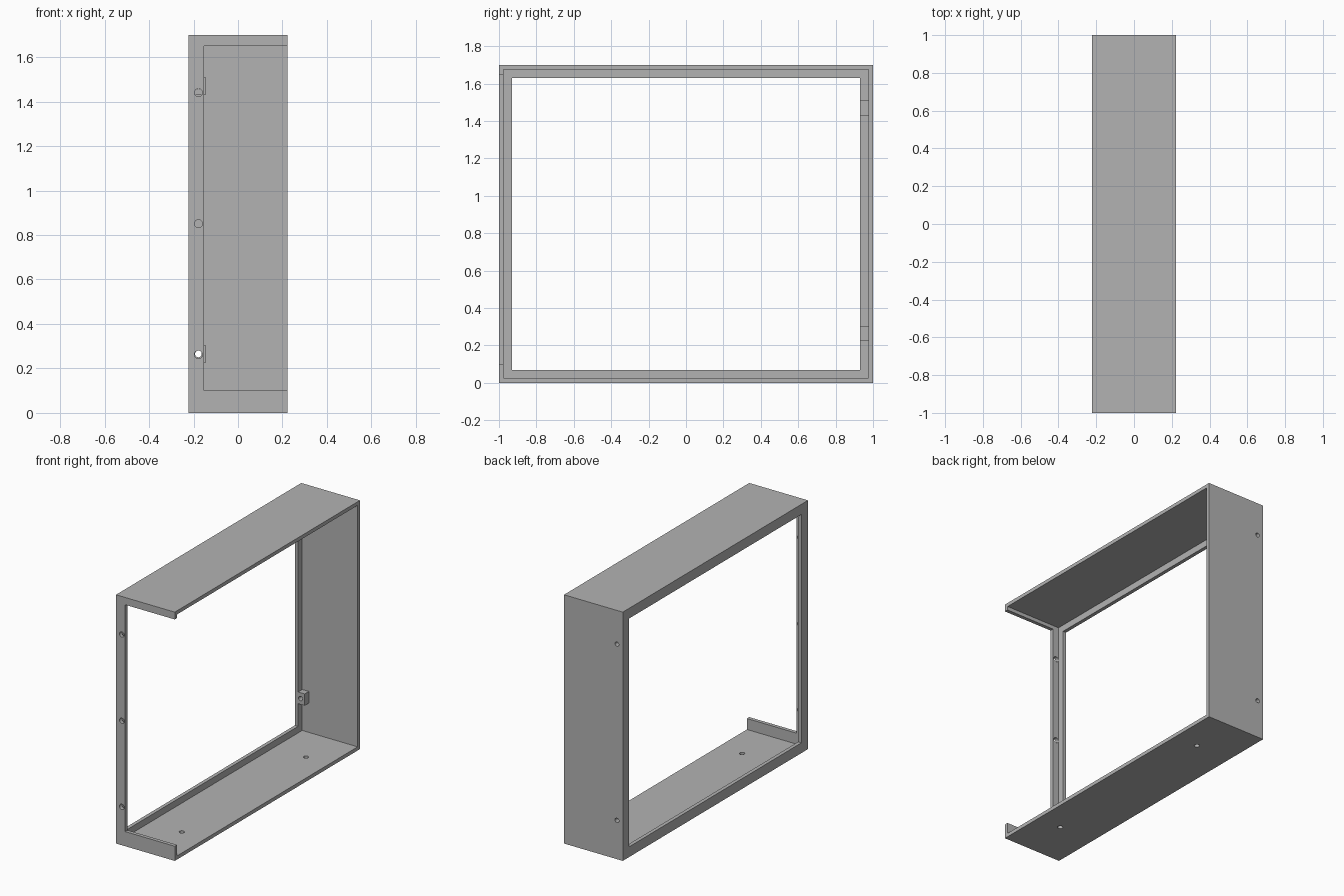
import bpy
from math import pi
from mathutils import Vector

default = bpy.data.objects.get("Cube")
if default:
    bpy.data.objects.remove(default, do_unlink=True)

W, D, H = 0.222, 1.0, 1.70     # half width, half depth, height
T = 0.025                      # wall thickness
RIM = 0.07                     # visible width of the window rim
POST = -0.153                  # inner edge of the front post

grey = bpy.data.materials.new("plain grey")
grey.use_nodes = True
colour = (0.45, 0.45, 0.45, 1)
grey.diffuse_color = colour
grey.node_tree.nodes["Principled BSDF"].inputs["Base Color"].default_value = colour


def box(name, low, high):
    low, high = Vector(low), Vector(high)
    bpy.ops.mesh.primitive_cube_add(size=1, location=(low + high) / 2)
    ob = bpy.context.object
    ob.name = name
    ob.scale = high - low
    bpy.ops.object.transform_apply(location=True, rotation=False, scale=True)
    ob.data.materials.append(grey)
    return ob


def drill(name, centre, radius, length, along_y):
    bpy.ops.mesh.primitive_cylinder_add(
        vertices=24, radius=radius, depth=length, location=centre,
        rotation=(pi / 2 if along_y else 0, 0, 0))
    ob = bpy.context.object
    ob.name = name
    ob.data.materials.append(grey)
    return ob


def combine(target, tool, operation):
    mod = target.modifiers.new(operation.lower(), 'BOOLEAN')
    mod.operation = operation
    mod.solver = 'EXACT'
    mod.object = tool
    bpy.context.view_layer.objects.active = target
    bpy.ops.object.modifier_apply(modifier=mod.name)
    bpy.data.objects.remove(tool, do_unlink=True)


# Shell: outer box hollowed from the open side, leaving a thin rim panel
shell = box("frame_shell", (-W, -D, 0), (W, D, H))
combine(shell, box("cavity", (-W + T, -D + T, T), (W + 0.1, D - T, H - T)), 'DIFFERENCE')
combine(shell, box("window", (-W - 0.1, -D + RIM, RIM), (0, D - RIM, H - RIM)), 'DIFFERENCE')

# Front opening: leaves a post and short lips at top and bottom
combine(shell, box("front_opening", (POST, -D - 0.1, 0.10), (W + 0.1, -D + T + 0.02, 1.65)), 'DIFFERENCE')

# Mounting blocks in the back corner, each with a screw hole
for z in (0.265, 1.47):
    combine(shell, box("mounting_block", (-W + T / 2, D - RIM, z - 0.04),
                       (-0.147, D - T / 2, z + 0.04)), 'UNION')
    combine(shell, drill("back_hole", (-0.178, D, z), 0.015, 0.3, True), 'DIFFERENCE')

# Three screw holes in the front post
for z in (0.262, 0.851, 1.44):
    combine(shell, drill("post_hole", (-0.178, -D, z), 0.018, 0.1, True), 'DIFFERENCE')

# Two screw holes in the floor
for y in (-0.67, 0.67):
    combine(shell, drill("floor_hole", (0.045, y, 0), 0.017, 0.1, False), 'DIFFERENCE')

# Crisp edges, smooth hole walls
bpy.ops.object.select_all(action='DESELECT')
shell.select_set(True)
bpy.context.view_layer.objects.active = shell
bpy.ops.object.shade_smooth_by_angle(angle=pi / 6)
